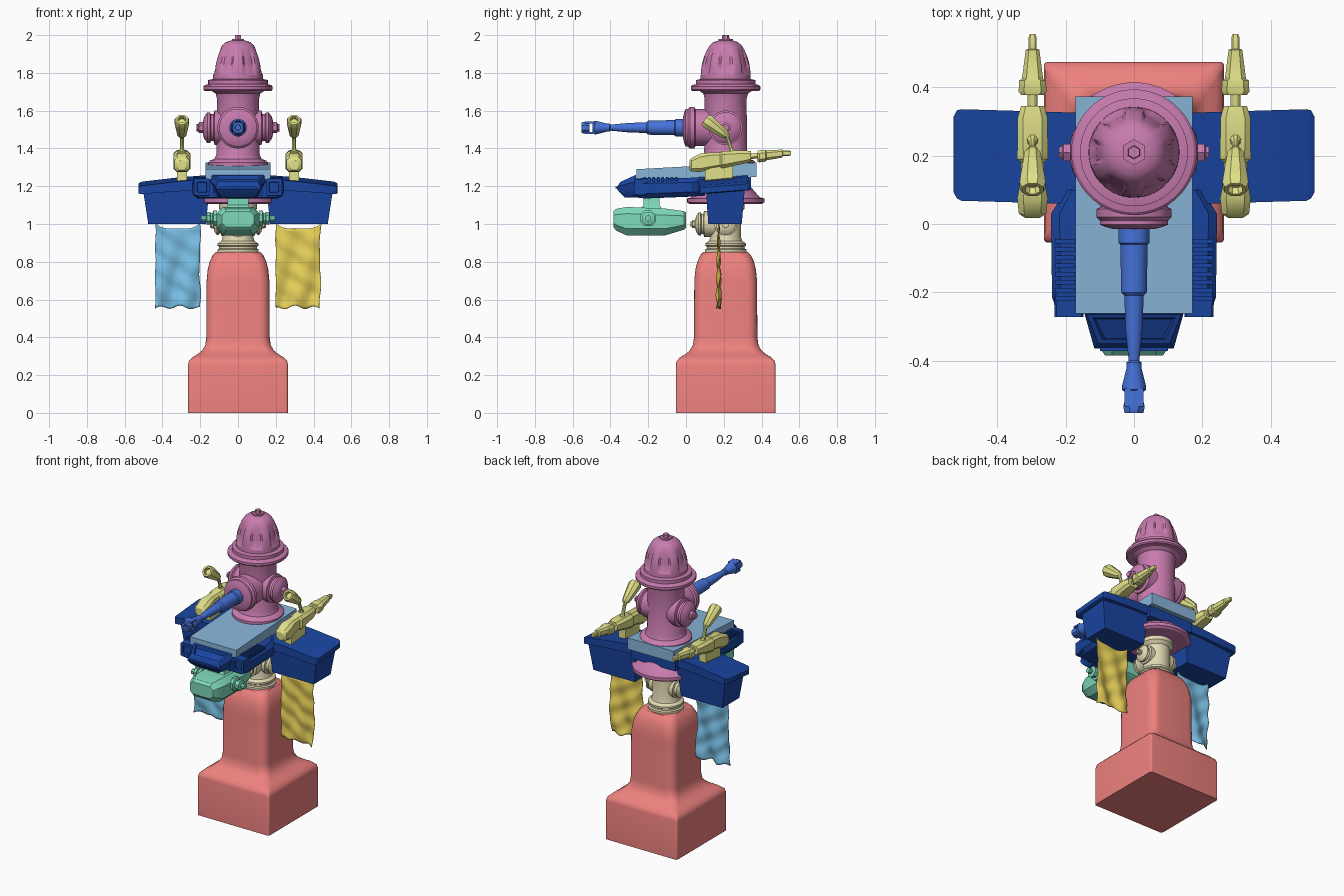
import bpy, bmesh
from math import sin, cos, pi
from mathutils import Vector

V = Vector
mats = {}
COL = dict(coral=(.85, .22, .21), cream=(.75, .7, .45), pink=(.58, .2, .43), slab=(.25, .47, .7),
           navy=(.01, .06, .36), teal=(.21, .7, .5), cannon=(.06, .17, .7), gun=(.75, .75, .25),
           cloth_blue=(.19, .52, .78), cloth_gold=(.8, .63, .1))


def make(name, verts, faces, col, mirror=False, angle=30):
    me = bpy.data.meshes.new(name)
    me.from_pydata([tuple(v) for v in verts], [], faces)
    bm = bmesh.new()
    bm.from_mesh(me)
    bmesh.ops.recalc_face_normals(bm, faces=bm.faces)
    bm.to_mesh(me)
    bm.free()
    if col not in mats:
        mats[col] = bpy.data.materials.new(col)
        mats[col].diffuse_color = (*COL[col], 1)
    me.materials.append(mats[col])
    ob = bpy.data.objects.new(name, me)
    bpy.context.collection.objects.link(ob)
    bpy.ops.object.select_all(action='DESELECT')
    ob.select_set(True)
    bpy.context.view_layer.objects.active = ob
    bpy.ops.object.shade_smooth_by_angle(angle=angle * pi / 180)
    if mirror:
        ob.modifiers.new("mirror", 'MIRROR').use_mirror_merge = False
    return ob


def loft(name, rings, col, mirror=False, angle=30):
    n = len(rings[0])
    verts = [p for r in rings for p in r]
    faces = [(k * n + i, k * n + (i + 1) % n, (k + 1) * n + (i + 1) % n, (k + 1) * n + i)
             for k in range(len(rings) - 1) for i in range(n)]
    faces += [tuple(range(n))[::-1], tuple(range(len(verts) - n, len(verts)))]
    return make(name, verts, faces, col, mirror, angle)


def lathe(name, prof, o, d, col, n=32, mirror=False, rf=None):
    """Turned part: prof is (radius, distance along d from o)."""
    q = V(d).to_track_quat('Z', 'Y')
    rings = []
    for k, (r, t) in enumerate(prof):
        ring = []
        for i in range(n):
            a = 2 * pi * (i + .5) / n
            s = r * (rf(a, t) if rf else 1)
            ring.append(V(o) + q @ V((s * cos(a), s * sin(a), t)))
        rings.append(ring)
    return loft(name, rings, col, mirror)


def octo(y, cx, z0, z1, hw, c):
    """Chamfered rectangle in the xz plane at depth y."""
    return [V((cx + x, y, z)) for x, z in
            [(-hw + c, z0), (hw - c, z0), (hw, z0 + c), (hw, z1 - c), (hw - c, z1), (-hw + c, z1), (-hw, z1 - c), (-hw, z0 + c)]]


def rect(x0, x1, y0, y1, z):
    return [V((x0, y0, z)), V((x1, y0, z)), V((x1, y1, z)), V((x0, y1, z))]


def box(name, x, y, z, col, mirror=False):
    return loft(name, [rect(*x, *y, z[0]), rect(*x, *y, z[1])], col, mirror)


CY = .21  # axis of the central column


# Pedestal: rounded-square sections
def rsq(z, h, r):
    pts = []
    for c in range(4):
        for k in range(7):
            a = c * pi / 2 + k * pi / 12
            sx, sy = [(1, 1), (-1, 1), (-1, -1), (1, -1)][c]
            pts.append(V((sx * (h - r) + r * cos(a), CY + sy * (h - r) + r * sin(a), z)))
    return pts


loft("pedestal", [rsq(*s) for s in [(0, .264, .012), (.255, .264, .014), (.275, .26, .02), (.295, .24, .03), (.31, .215, .04),
     (.33, .19, .05), (.36, .173, .055), (.4, .168, .055), (.7, .166, .055), (.76, .16, .06), (.8, .15, .06),
     (.835, .134, .06), (.852, .118, .06)]], "coral", angle=40)


# Hydrant nozzles: stepped caps with a nut
def nozzle(name, o, d, s, col, mirror=False):
    lathe(name, [(.095 * s, -.06 * s), (.095 * s, .02 * s), (.075 * s, .025 * s), (.075 * s, .04 * s), (.085 * s, .045 * s),
                 (.085 * s, .06 * s), (.06 * s, .078 * s), (.032 * s, .085 * s)], o, d, col, 32, mirror)
    lathe(name + "_nut", [(.03 * s, .07 * s), (.03 * s, .105 * s), (.02 * s, .11 * s), (.02 * s, .12 * s)], o, d, col, 6, mirror)


# Lower hydrant
lathe("lower_hydrant", [(.11, .84), (.11, .865), (.1, .87), (.1, .88), (.108, .885), (.108, .897), (.088, .91), (.082, .93),
      (.082, 1.06), (.1, 1.08), (.1, 1.12)], (0, CY, 0), (0, 0, 1), "cream")
nozzle("lower_side_nozzle", (.075, CY, .995), (1, 0, 0), .62, "cream", True)
nozzle("lower_front_nozzle", (0, CY - .1, 1.0), (0, -1, 0), .72, "cream")

# Upper hydrant
lathe("upper_hydrant", [(.19, 1.105), (.205, 1.115), (.205, 1.135), (.185, 1.14), (.16, 1.165), (.13, 1.2), (.13, 1.29),
      (.158, 1.3), (.158, 1.325), (.15, 1.335), (.125, 1.345), (.114, 1.37), (.111, 1.66), (.118, 1.69), (.14, 1.705),
      (.178, 1.705), (.184, 1.712), (.184, 1.728), (.176, 1.736), (.158, 1.74), (.158, 1.762), (.13, 1.768)],
      (0, CY, 0), (0, 0, 1), "pink", 48)


def dent(a, t):
    m = max(0, min(1, (cos(6 * a) + .35) * 2.2))
    k = max(0, min(1, (t - 1.79) / .025)) * max(0, min(1, (1.945 - t) / .06))
    return 1 - .11 * m * k


lathe("bonnet", [(.133, 1.76), (.132, 1.79), (.13, 1.815), (.125, 1.85), (.115, 1.885), (.1, 1.92), (.085, 1.945),
      (.065, 1.963), (.035, 1.972)], (0, CY, 0), (0, 0, 1), "pink", 72, rf=dent)
lathe("bonnet_nut", [(.038, 1.965), (.038, 1.98), (.02, 1.98), (.018, 2.0)], (0, CY, 0), (0, 0, 1), "pink", 6)
nozzle("side_nozzle", (.105, CY, 1.51), (1, 0, 0), .96, "pink", True)
lathe("front_nozzle", [(.1, -.06), (.098, .06), (.11, .066), (.11, .09), (.1, .1), (.1, .112), (.085, .118), (.06, .125)],
      (0, CY - .1, 1.51), (0, -1, 0), "pink")

# Cannon with an open muzzle brake
lathe("cannon", [(.047, 0), (.047, .045), (.041, .05), (.038, .19), (.029, .2), (.025, .3), (.016, .39), (.022, .395),
      (.022, .41), (.036, .465), (.036, .475), (.024, .485)], (0, -.01, 1.51), (0, -1, 0), "cannon", 16)
lathe("muzzle_ring", [(.014, .5), (.028, .5), (.034, .525), (.03, .543), (.016, .543), (.014, .52)],
      (0, -.01, 1.51), (0, -1, 0), "cannon", 8)
for nm, z in [("muzzle_top", 1.533), ("muzzle_bottom", 1.477)]:
    box(nm, (-.028, .028), (-.535, -.48), (z, z + .01), "cannon")

# Top slab, leaning slightly forward
loft("slab", [[V((x, -.262, a)), V((x, .373, b)), V((x, .373, c)), V((x, -.262, d))]
              for x, a, b, c, d in [(-.171, 1.235, 1.25, 1.325, 1.29), (.171, 1.235, 1.25, 1.325, 1.29)]], "slab")

# Hull
loft("hull", [octo(.1, 0, 1.15, 1.25, .2, .02), octo(.03, 0, 1.145, 1.245, .243, .025), octo(-.215, 0, 1.135, 1.24, .24, .025),
              octo(-.26, 0, 1.14, 1.23, .222, .02)], "navy")
box("hull_rear", (-.165, .165), (.08, .345), (1.18, 1.255), "navy")
loft("side_intake", [octo(-.2, .19, 1.145, 1.245, .045, .006), octo(-.272, .19, 1.15, 1.24, .042, .006),
     octo(-.272, .19, 1.168, 1.222, .026, .004), octo(-.25, .19, 1.172, 1.218, .022, .004)], "navy", True)
for i in range(8):
    y = -.225 + i * .024
    box("louver_%d" % i, (.172, .232), (y, y + .013), (1.225, 1.25), "navy", True)


# Nose with recessed hatch
def trap(z0, z1, y0, y1, hb, hf):
    return [V((-hf, y1, z1)), V((hf, y1, z1)), V((hb, y0, z0)), V((-hb, y0, z0))]


loft("nose", [trap(1.14, 1.14, -.2, -.325, .11, .085), trap(1.16, 1.165, -.2, -.35, .13, .105),
     trap(1.19, 1.185, -.2, -.365, .135, .115), trap(1.225, 1.2, -.262, -.362, .145, .117),
     trap(1.26, 1.222, -.265, -.348, .138, .105), trap(1.256, 1.226, -.275, -.338, .12, .092),
     trap(1.236, 1.206, -.278, -.335, .112, .085)], "navy")
box("nose_trim", (-.1, .1), (-.372, -.33), (1.187, 1.199), "navy")
box("nose_link", (-.13, .13), (-.28, -.2), (1.15, 1.235), "navy")


# Wings: sloping deck over a tapered box
def deck(x, y0, y1, z0, z1):
    return [V((x, y, z + .08 * (y - .2))) for y, z in [(y0, z0), (y1, z0), (y1, z1), (y0, z1)]]


loft("wing_deck", [deck(.14, .058, .325, 1.19, 1.25), deck(.3, .062, .33, 1.185, 1.238), deck(.505, .068, .336, 1.17, 1.214),
                   deck(.518, .075, .333, 1.168, 1.21), deck(.528, .092, .315, 1.172, 1.202)], "navy", True)
loft("wing_box", [rect(.15, .506, .105, .312, 1.2), rect(.17, .475, .118, .295, 1.0)], "navy", True)

# Chin pod
loft("chin_pod", [octo(-.385, 0, .985, 1.065, .085, .02), octo(-.37, 0, .965, 1.08, .095, .03), octo(-.315, 0, .94, 1.09, .115, .035),
                  octo(-.11, 0, .94, 1.082, .115, .035), octo(-.01, 0, .97, 1.068, .1, .025), octo(0, 0, .98, 1.06, .09, .02)], "teal")
loft("chin_neck", [rect(-.07, .07, -.25, -.12, 1.07), rect(-.055, .055, -.225, -.14, 1.1), rect(-.055, .055, -.225, -.14, 1.15)], "teal")
lathe("pod_bolt", [(.045, 0), (.045, .02), (.03, .025), (.03, .035), (.036, .037), (.036, .055), (.017, .06), (.017, .085)],
      (.11, -.2, 1.03), (1, 0, 0), "teal", 8, True)

# Rear-facing wing guns
G = .297
loft("gun_body", [octo(.018, G, 1.285, 1.335, .022, .01), octo(.03, G, 1.278, 1.35, .04, .016), octo(.075, G, 1.275, 1.373, .045, .018),
                  octo(.13, G, 1.29, 1.378, .034, .014), octo(.18, G, 1.298, 1.38, .034, .014), octo(.19, G, 1.295, 1.386, .045, .018),
                  octo(.31, G, 1.32, 1.39, .044, .016), octo(.345, G, 1.33, 1.385, .034, .014)], "gun", True)
loft("gun_mount", [octo(.1, G, 1.225, 1.3, .026, .006), octo(.25, G, 1.24, 1.32, .026, .006)], "gun", True)
lathe("gun_barrel", [(.015, 0), (.015, .06)], (G, .33, 1.357), (0, 1, .1), "gun", 12, True)
loft("gun_muzzle", [octo(.378, G, 1.33, 1.387, .034, .014), octo(.388, G, 1.326, 1.39, .041, .016), octo(.42, G, 1.33, 1.392, .039, .016),
                    octo(.425, G, 1.337, 1.39, .031, .013), octo(.51, G, 1.352, 1.394, .02, .009), octo(.513, G, 1.36, 1.388, .012, .005),
                    octo(.545, G, 1.36, 1.39, .012, .005), octo(.556, G, 1.366, 1.386, .008, .003)], "gun", True)
lathe("gun_scope_stem", [(.02, 0), (.011, .02), (.011, .08), (.018, .1)], (G, .245, 1.38), (0, -.03, .09), "gun", 8, True)
lathe("gun_scope", [(.012, 0), (.025, .02), (.031, .06), (.038, .11), (.041, .135), (.034, .152), (.023, .152), (.02, .13)],
      (G, .222, 1.462), (0, -.8, .6), "gun", 8, True)

# Hanging banners
for nm, x0, col, ph in [("left_banner", -.437, "cloth_blue", 0), ("right_banner", .2, "cloth_gold", 1.7)]:
    nu, nv = 24, 32
    vs = []
    for j in range(nv + 1):
        for i in range(nu + 1):
            u, v = i / nu, j / nv
            top = .975 + .03 * (2 * u - 1) ** 4
            bot = .56 + .008 * sin(14 * u + ph) - .008 * (2 * u - 1) ** 2
            w = .235 + .004 * sin(9 * v + ph)
            y = .175 + .009 * sin(10 * u + 5 * v + ph) * (.3 + v) + .004 * sin(23 * v - 8 * u + ph)
            vs.append((x0 + w * u + .002 * sin(17 * v + ph), y, top + (bot - top) * v))
    m = nu + 1
    fs = [(j * m + i, j * m + i + 1, j * m + m + i + 1, j * m + m + i) for j in range(nv) for i in range(nu)]
    ob = make(nm, vs, fs, col, angle=60)
    ob.modifiers.new("thickness", 'SOLIDIFY').thickness = .004
